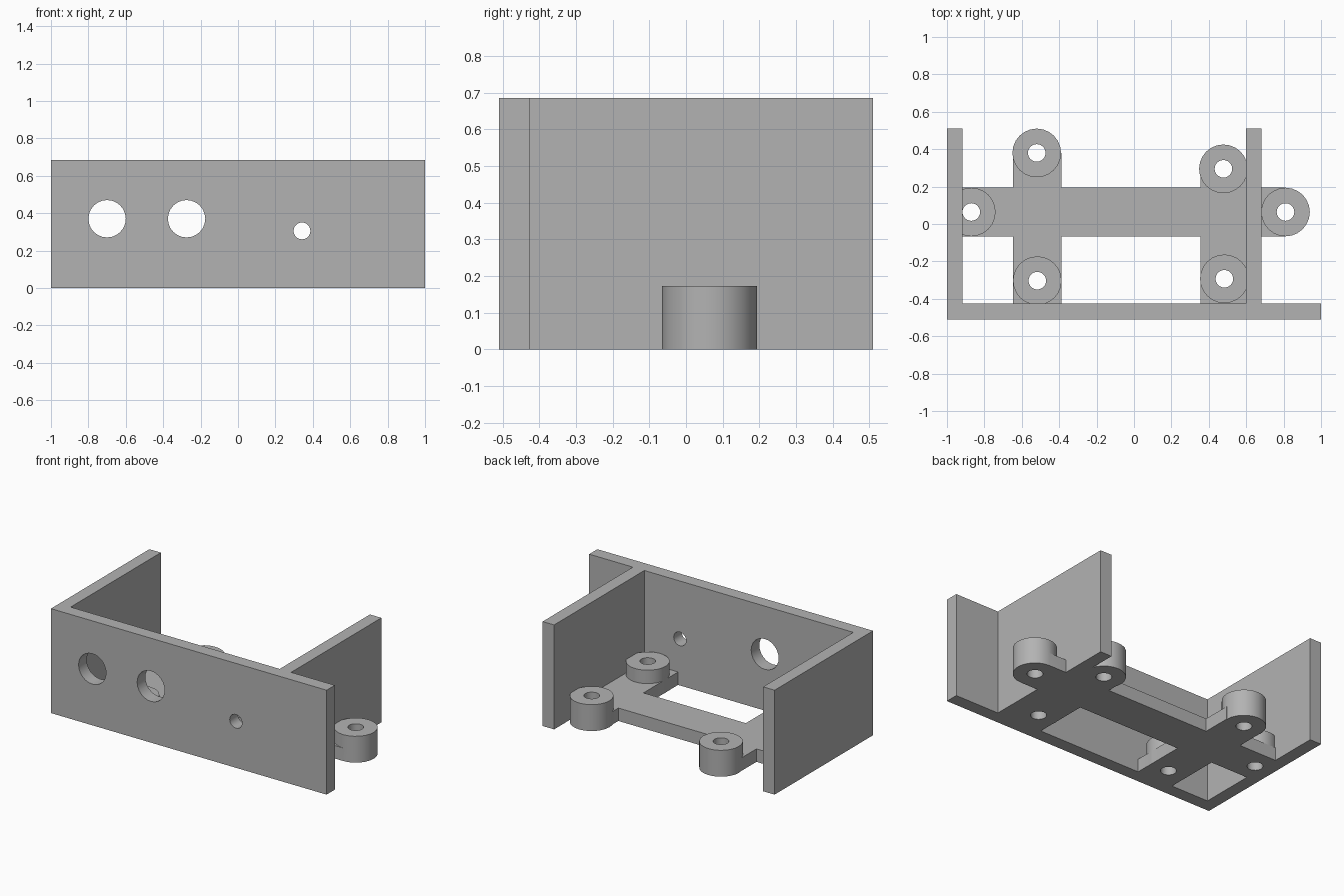
import bpy
import bmesh
from math import radians

default_cube = bpy.data.objects.get("Cube")
if default_cube:
    bpy.data.objects.remove(default_cube, do_unlink=True)

grey = bpy.data.materials.new("plain_grey")
grey.use_nodes = True
grey.diffuse_color = (0.45, 0.45, 0.45, 1)
grey.node_tree.nodes["Principled BSDF"].inputs["Base Color"].default_value = (0.45, 0.45, 0.45, 1)

HEIGHT, PLATE, BOSS = 0.685, 0.085, 0.173
BACK, FRONT, INNER = 0.51, -0.51, -0.425


def finish(name, bm):
    bmesh.ops.recalc_face_normals(bm, faces=bm.faces)
    mesh = bpy.data.meshes.new(name)
    bm.to_mesh(mesh)
    bm.free()
    obj = bpy.data.objects.new(name, mesh)
    mesh.materials.append(grey)
    bpy.context.collection.objects.link(obj)
    return obj


def prism(name, outline, z0, z1):
    bm = bmesh.new()
    face = bm.faces.new([bm.verts.new((x, y, z0)) for x, y in outline])
    top = bmesh.ops.extrude_face_region(bm, geom=[face])["geom"]
    verts = [v for v in top if isinstance(v, bmesh.types.BMVert)]
    bmesh.ops.translate(bm, verts=verts, vec=(0, 0, z1 - z0))
    return finish(name, bm)


def box(name, x0, x1, y0, y1, z1):
    return prism(name, [(x0, y0), (x1, y0), (x1, y1), (x0, y1)], 0, z1)


def cylinder(name, radius, depth, location, along_y=False):
    bm = bmesh.new()
    bmesh.ops.create_cone(bm, cap_ends=True, segments=24, radius1=radius,
                          radius2=radius, depth=depth)
    obj = finish(name, bm)
    obj.location = location
    if along_y:
        obj.rotation_euler.x = radians(90)
    return obj


def combine(target, tool, operation, keep=False):
    bpy.context.view_layer.update()
    mod = target.modifiers.new(operation.lower(), "BOOLEAN")
    mod.operation, mod.solver, mod.object = operation, "EXACT", tool
    bpy.context.view_layer.objects.active = target
    bpy.ops.object.modifier_apply(modifier=mod.name)
    if not keep:
        bpy.data.objects.remove(tool, do_unlink=True)


# Front panel with its two rear-facing walls
walls = prism("panel_and_walls", [
    (-1, FRONT), (1, FRONT), (1, INNER), (0.683, INNER), (0.683, BACK),
    (0.6, BACK), (0.6, INNER), (-0.917, INNER), (-0.917, BACK), (-1, BACK)], 0, HEIGHT)

# Round openings in the front panel
for x, z, radius in [(-0.7, 0.37, 0.1), (-0.275, 0.37, 0.1), (0.342, 0.305, 0.045)]:
    combine(walls, cylinder("panel_cutter", radius, 0.2, (x, -0.467, z), True), "DIFFERENCE")

# Flat mounting frame: one long bar and two cross bars
mount = box("mounting_frame", -0.95, 0.81, -0.066, 0.194, PLATE)
combine(mount, box("left_bar", -0.647, -0.388, -0.45, 0.38, PLATE), "UNION")
combine(mount, box("right_bar", 0.355, 0.61, -0.45, 0.295, PLATE), "UNION")

# Screw bosses, trimmed against the walls and drilled through
centres = [(-0.52, 0.38), (-0.517, -0.303), (0.478, 0.295),
           (0.483, -0.293), (-0.87, 0.064), (0.81, 0.064)]
for x, y in centres:
    combine(mount, cylinder("screw_boss", 0.13, BOSS, (x, y, BOSS / 2)), "UNION")
combine(mount, walls, "DIFFERENCE", keep=True)
for x, y in centres:
    combine(mount, cylinder("screw_hole", 0.047, 0.6, (x, y, 0.1)), "DIFFERENCE")

# Smooth round surfaces, crisp edges
for obj in (walls, mount):
    bpy.ops.object.select_all(action="DESELECT")
    obj.select_set(True)
    bpy.context.view_layer.objects.active = obj
    bpy.ops.object.shade_smooth_by_angle(angle=radians(30))
